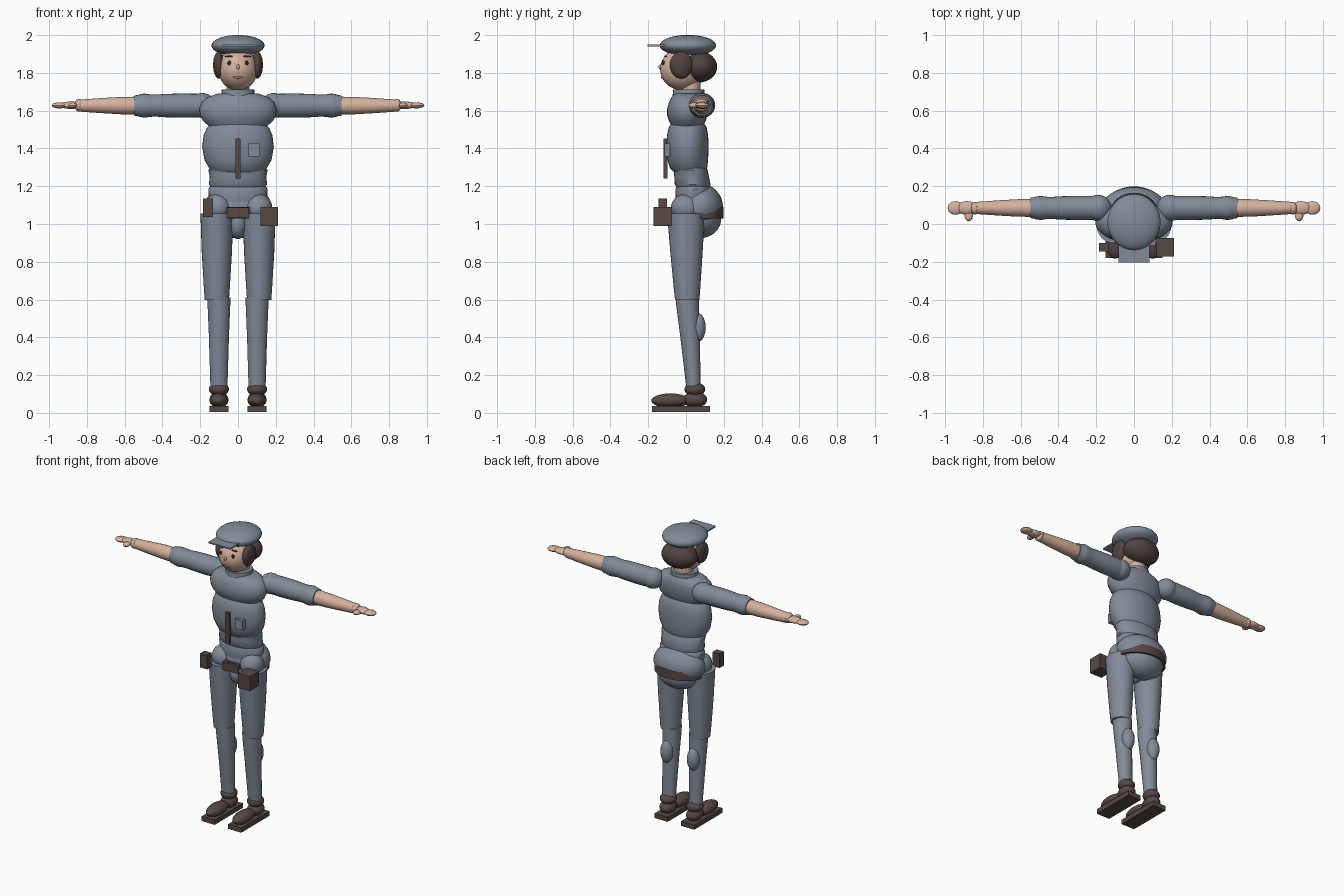
import bpy, bmesh, math
from mathutils import Vector, Matrix

if "Cube" in bpy.data.objects:
    bpy.data.objects.remove(bpy.data.objects["Cube"])


def material(name, rgb):
    m = bpy.data.materials.new(name)
    m.diffuse_color = (*rgb, 1)
    m.use_nodes = True
    m.node_tree.nodes["Principled BSDF"].inputs["Base Color"].default_value = m.diffuse_color
    return m


CLOTH = material("blue grey cloth", (0.225, 0.26, 0.32))
SKIN = material("skin", (0.66, 0.44, 0.34))
LEATHER = material("brown leather", (0.095, 0.066, 0.06))
HAIR = material("dark brown hair", (0.08, 0.055, 0.05))
EYE = material("eye dark", (0.03, 0.02, 0.02))
LIP = material("lip", (0.42, 0.19, 0.16))


def finish(bm, name, mat, smooth=True):
    bmesh.ops.recalc_face_normals(bm, faces=bm.faces)
    me = bpy.data.meshes.new(name)
    bm.to_mesh(me)
    bm.free()
    ob = bpy.data.objects.new(name, me)
    bpy.context.collection.objects.link(ob)
    me.materials.append(mat)
    if smooth:
        bpy.ops.object.select_all(action='DESELECT')
        bpy.context.view_layer.objects.active = ob
        ob.select_set(True)
        bpy.ops.object.shade_smooth_by_angle(angle=math.radians(35))
    return ob


def ball(name, mat, c, r, tilt=0, seg=32):
    """Ellipsoid, tilted about x."""
    bm = bmesh.new()
    bmesh.ops.create_uvsphere(bm, u_segments=seg, v_segments=seg // 2, radius=1)
    bm.transform(Matrix.Translation(c) @ Matrix.Rotation(math.radians(tilt), 4, 'X')
                 @ Matrix.Diagonal((*r, 1)))
    return finish(bm, name, mat)


def box(name, mat, lo, hi, tilt=0):
    lo, hi = Vector(lo), Vector(hi)
    bm = bmesh.new()
    bmesh.ops.create_cube(bm, size=1)
    bm.transform(Matrix.Translation((lo + hi) / 2) @ Matrix.Rotation(math.radians(tilt), 4, 'X')
                 @ Matrix.Diagonal((*(hi - lo), 1)))
    return finish(bm, name, mat, False)


def loft(name, mat, rings, x=0, seg=32):
    """Stack of ellipses: (z, half width, front y, back y)."""
    bm = bmesh.new()
    loops = []
    for z, rx, y0, y1 in rings:
        loops.append([bm.verts.new((x + rx * math.cos(a), (y0 + y1) / 2 + (y1 - y0) / 2 * math.sin(a), z))
                      for a in (2 * math.pi * i / seg for i in range(seg))])
    for a, b in zip(loops, loops[1:]):
        for i in range(seg):
            j = (i + 1) % seg
            bm.faces.new((a[i], a[j], b[j], b[i]))
    bm.faces.new(loops[0][::-1])
    bm.faces.new(loops[-1])
    return finish(bm, name, mat)


def limb(name, mat, s, points, y=0.085, z=1.63, seg=24):
    """Round sleeve along x: (x, radius)."""
    bm = bmesh.new()
    loops = [[bm.verts.new((s * px, y + r * math.cos(2 * math.pi * i / seg),
                            z - 0.003 + r * math.sin(2 * math.pi * i / seg))) for i in range(seg)]
             for px, r in points]
    for a, b in zip(loops, loops[1:]):
        for i in range(seg):
            j = (i + 1) % seg
            bm.faces.new((a[i], a[j], b[j], b[i]))
    bm.faces.new(loops[0])
    bm.faces.new(loops[-1])
    return finish(bm, name, mat)


# Torso
loft("upper_chest", CLOTH, [(1.515, .15, -.075, .09), (1.545, .185, -.09, .105), (1.575, .2, -.1, .112),
     (1.61, .205, -.1, .117), (1.645, .192, -.09, .117), (1.67, .165, -.078, .112), (1.69, .11, -.06, .1)])
loft("torso", CLOTH, [(1.27, .135, -.06, .1), (1.295, .152, -.085, .112), (1.34, .178, -.098, .117),
     (1.41, .19, -.104, .12), (1.47, .182, -.101, .117), (1.51, .165, -.092, .11), (1.535, .14, -.075, .095)])
loft("waist", CLOTH, [(1.195, .145, -.05, .125), (1.21, .154, -.06, .13), (1.25, .15, -.062, .122),
     (1.285, .157, -.065, .115), (1.305, .14, -.05, .105)])
loft("abdomen", CLOTH, [(1.08, .14, -.05, .13), (1.14, .155, -.055, .135), (1.185, .157, -.056, .135),
     (1.21, .14, -.045, .12)])
ball("pelvis", CLOTH, (0, .07, 1.09), (.178, .126, .125), 12)
ball("seat_of_trousers", CLOTH, (0, .075, 1.03), (.145, .112, .105))
ball("crotch", CLOTH, (0, .01, 1.0), (.05, .07, .08))
loft("belt", LEATHER, [(1.03, .17, -.07, .199), (1.09, .17, -.07, .199)], seg=48)
box("belt_buckle", LEATHER, (-.058, -.085, 1.033), (.058, -.055, 1.088))

# Neck and head
loft("collar", CLOTH, [(1.665, .095, -.072, .1), (1.69, .087, -.07, .097), (1.713, .086, -.07, .097)])
loft("neck", SKIN, [(1.68, .06, -.03, .078), (1.79, .06, -.03, .078)])
ball("head", SKIN, (0, -.02, 1.82), (.106, .117, .112))
ball("back_hair", HAIR, (0, .068, 1.832), (.122, .097, .083))
ball("cap_crown", CLOTH, (0, .01, 1.945), (.141, .149, .056))
box("cap_visor", CLOTH, (-.083, -.203, 1.94), (.083, -.09, 1.95))

# Face
ball("nose", SKIN, (0, -.136, 1.832), (.009, .01, .013), seg=12)
ball("mouth", LIP, (0, -.124, 1.776), (.028, .008, .007), seg=16)
for s, side in ((-1, "left"), (1, "right")):
    ball(side + "_side_hair", HAIR, (s * .102, -.025, 1.842), (.03, .06, .072))
    ball(side + "_eye", EYE, (s * .046, -.12, 1.853), (.009, .008, .013), seg=16)
    ball(side + "_brow", HAIR, (s * .05, -.109, 1.888), (.023, .008, .004), seg=16)

    # Arm
    ball(side + "_shoulder", CLOTH, (s * .19, .085, 1.628), (.07, .07, .066))
    limb(side + "_upper_sleeve", CLOTH, s, [(.16, .058), (.22, .063), (.3, .064), (.38, .062),
         (.44, .058), (.47, .06), (.495, .064), (.52, .06), (.53, .056), (.548, .054)])
    limb(side + "_forearm", SKIN, s, [(.5, .046), (.55, .047), (.62, .046), (.72, .04), (.835, .032)])
    ball(side + "_wrist", SKIN, (s * .842, .083, 1.629), (.024, .034, .034), seg=20)
    ball(side + "_palm", SKIN, (s * .885, .085, 1.629), (.055, .036, .02), seg=20)
    ball(side + "_fingers", SKIN, (s * .945, .085, 1.628), (.042, .036, .016), seg=20)
    ball(side + "_thumb", SKIN, (s * .875, .042, 1.628), (.022, .028, .015), seg=16)

    # Leg
    ball(side + "_hip", CLOTH, (s * .108, .0, 1.085), (.074, .08, .074))
    loft(side + "_thigh", CLOTH, [(.597, .064, -.058, .071), (.65, .068, -.064, .075), (.85, .08, -.083, .088),
         (1.055, .087, -.1, .1)], s * .112)
    loft(side + "_shin", CLOTH, [(.13, .045, .002, .078), (.4, .053, -.03, .073), (.57, .06, -.052, .069),
         (.61, .061, -.054, .069)], s * .101)
    ball(side + "_calf", CLOTH, (s * .101, .062, .452), (.042, .042, .077))

    # Shoe
    ball(side + "_ankle_cuff", LEATHER, (s * .101, .047, .125), (.053, .055, .037))
    ball(side + "_shoe_heel", LEATHER, (s * .101, .048, .07), (.05, .064, .042))
    ball(side + "_shoe_toe", LEATHER, (s * .101, -.082, .065), (.05, .102, .038))
    box(side + "_shoe_sole", LEATHER, (s * .101 - .05, -.18, .004), (s * .101 + .05, .126, .036))

# Tie, chest pocket and belt pouches
box("tie", LEATHER, (-.014, -.119, 1.24), (.014, -.097, 1.452))
box("chest_pocket", CLOTH, (.055, -.113, 1.358), (.115, -.085, 1.426))
box("large_pouch", LEATHER, (.12, -.173, .99), (.212, -.075, 1.09))
box("radio_case", LEATHER, (-.185, -.146, 1.038), (-.132, -.1, 1.135))
